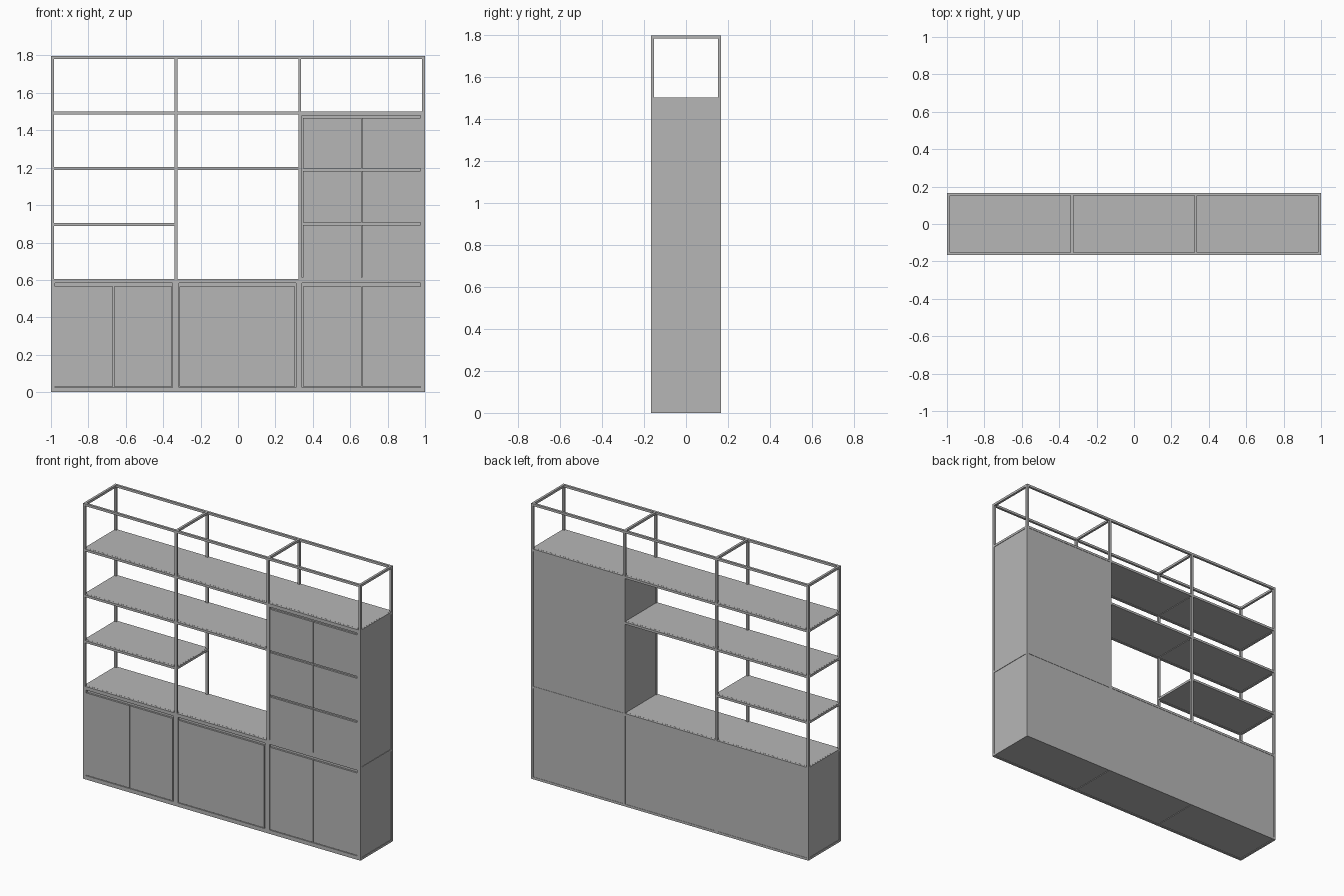
import bpy, bmesh

if "Cube" in bpy.data.objects:
    bpy.data.objects.remove(bpy.data.objects["Cube"])

W, D, H = 1.0, 0.167, 1.796      # half width, half depth, height
T = 0.015                        # frame tube thickness
h = T / 2

grey = bpy.data.materials.new("warm_grey")
grey.diffuse_color = (0.47, 0.47, 0.47, 1)
grey.use_nodes = True
grey.node_tree.nodes["Principled BSDF"].inputs["Base Color"].default_value = grey.diffuse_color


def boxes(name, items):
    """One object made of boxes given as (x0, x1, y0, y1, z0, z1)."""
    bm = bmesh.new()
    for x0, x1, y0, y1, z0, z1 in items:
        vs = bmesh.ops.create_cube(bm, size=1)["verts"]
        for v in vs:
            v.co.x = x1 if v.co.x > 0 else x0
            v.co.y = y1 if v.co.y > 0 else y0
            v.co.z = z1 if v.co.z > 0 else z0
    me = bpy.data.meshes.new(name)
    bm.to_mesh(me)
    bm.free()
    me.materials.append(grey)
    ob = bpy.data.objects.new(name, me)
    bpy.context.collection.objects.link(ob)
    return ob


post_x = [-W + h, -0.332, 0.330, W - h]
levels = [h, 0.598, 0.897, 1.195, 1.493, H - h]
# number of bays each level spans, counted from the left
spans = [3, 3, 1, 2, 3, 3]

# Upright posts, front and back
boxes("posts", [(x - h, x + h, y - h, y + h, 0, H)
                for x in post_x for y in (-D + h, D - h)])

# Long rails and cross rails between posts at every level
long_rails, cross_rails = [], []
for z, n in zip(levels, spans):
    for i in range(n):
        for y in (-D + h, D - h):
            long_rails.append((post_x[i] + h, post_x[i + 1] - h,
                               y - h, y + h, z - h, z + h))
    for x in post_x[:n + 1]:
        cross_rails.append((x - h, x + h, -D + T, D - T, z - h, z + h))
boxes("long_rails", long_rails)
boxes("cross_rails", cross_rails)

# Shelf boards sit inside the rails
for k in range(1, 5):
    z = levels[k]
    boxes("shelf_%d" % k, [(post_x[0], post_x[spans[k]], -D + T, D - T,
                            z - h + 0.004, z + h + 0.0005)])

# Carcasses behind the doors, panelled into the frame
BACK = D - 0.002
FRONT = -D + 0.012


def carcass(name, i, z0, z1):
    x0 = post_x[i] - h + 0.003
    x1 = post_x[i + 1] + h - 0.003
    boxes(name, [(x0, x1, -D + T, D - T, z0, z1),
                 (post_x[i] + h, post_x[i + 1] - h, FRONT, BACK, z0, z1)])


for i, side in enumerate(("left", "middle", "right")):
    carcass(side + "_carcass", i, 0.004, levels[1])
carcass("tall_carcass", 2, levels[1], levels[4])

# Door openings: x range, then whether a gap shows at the left and right
G = 0.004
openings = {
    "left": (0, -0.978, -0.350, 0, 1, True),
    "middle": (1, -0.316, 0.310, 1, 1, False),
    "right": (2, 0.343, 0.975, 1, 0, True),
}


def cabinet_front(name, spec, z0, z1, rows, slot, foot_gap):
    """Fascia around the opening, doors in rows with a grip slot above each."""
    bay, x0, x1, gl, gr, split = spec
    l, r = post_x[bay] + h, post_x[bay + 1] - h
    y0, y1 = -D, FRONT + 0.002
    base = z0 + foot_gap[0]
    top = rows[-1] + slot
    boxes(name + "_fascia", [
        (l, x0, y0, y1, z0, z1), (x1, r, y0, y1, z0, z1),
        (x0, x1, y0, y1, z0, base), (x0, x1, y0, y1, top, z1)])
    cuts = [x0 + gl * G, x1 - gr * G]
    if split:
        m = 0.661 if bay == 2 else -0.665
        leaves = [(cuts[0], m - G / 2), (m + G / 2, cuts[1])]
    else:
        leaves = [tuple(cuts)]
    bottom = base + foot_gap[1]
    doors = []
    for zt in rows:
        doors += [(a, b, y0, y1, bottom, zt) for a, b in leaves]
        bottom = zt + slot
    boxes(name + "_doors", doors)


for side, spec in openings.items():
    cabinet_front(side, spec, T, levels[1] - h, [0.565], 0.018, (0.010, 0.004))
cabinet_front("tall", openings["right"], levels[1] + h, levels[4] - h,
              [0.893, 1.182, 1.465], 0.013, (0.008, 0.0))
